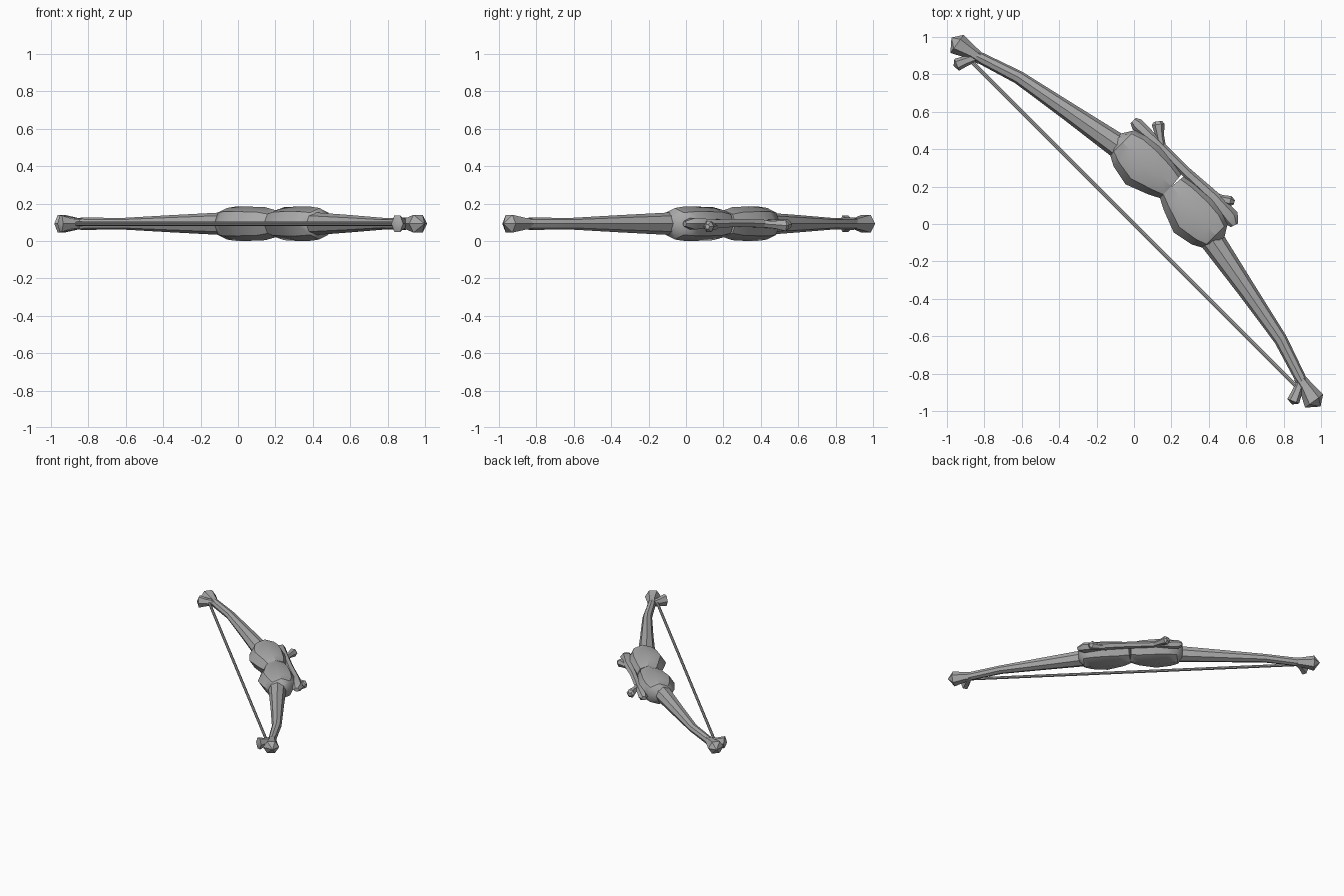
import bpy
import bmesh
import math
from mathutils import Vector, Matrix

cube = bpy.data.objects.get("Cube")
if cube:
    bpy.data.objects.remove(cube, do_unlink=True)

MID = 0.092                                   # height of the bow's middle plane
TURN = Matrix.Rotation(-math.pi / 4, 4, 'Z')  # the bow lies diagonally

grey = bpy.data.materials.new("plain grey")
grey.use_nodes = True
grey.diffuse_color = (0.4, 0.4, 0.4, 1)
grey.node_tree.nodes["Principled BSDF"].inputs["Base Color"].default_value = grey.diffuse_color


def loft(name, stations, side=1, sides=8):
    """Skin oval rings along a path; a station is (along, across, half width, half height[, z])."""
    bm = bmesh.new()
    path = [Vector((s[0] * side, s[1], MID + (s[4] if len(s) > 4 else 0))) for s in stations]
    rings = []
    for i, (c, s) in enumerate(zip(path, stations)):
        tangent = path[min(i + 1, len(path) - 1)] - path[max(i - 1, 0)]
        across = Vector((-tangent.y, tangent.x, 0)).normalized()
        ring = []
        for k in range(sides):
            a = math.tau * k / sides
            ring.append(bm.verts.new(c + across * s[2] * math.cos(a) + Vector((0, 0, s[3] * math.sin(a)))))
        rings.append(ring)
    for a, b in zip(rings, rings[1:]):
        for k in range(sides):
            n = (k + 1) % sides
            bm.faces.new((a[k], a[n], b[n], b[k]))
    bm.faces.new(rings[0])
    bm.faces.new(rings[-1])
    bmesh.ops.remove_doubles(bm, verts=bm.verts, dist=0.0005)
    bmesh.ops.recalc_face_normals(bm, faces=bm.faces)
    bm.transform(TURN)
    mesh = bpy.data.meshes.new(name)
    bm.to_mesh(mesh)
    bm.free()
    mesh.materials.append(grey)
    obj = bpy.data.objects.new(name, mesh)
    bpy.context.collection.objects.link(obj)
    bpy.ops.object.select_all(action='DESELECT')
    obj.select_set(True)
    bpy.context.view_layer.objects.active = obj
    bpy.ops.object.shade_smooth_by_angle(angle=math.radians(35))
    return obj


for label, side in (("upper", -1), ("lower", 1)):
    # swollen half of the grip
    loft(label + "_grip", [
        (0, 0.285, 0.085, 0.072), (0.07, 0.278, 0.112, 0.088), (0.19, 0.26, 0.142, 0.092),
        (0.29, 0.265, 0.125, 0.091), (0.35, 0.265, 0.095, 0.084), (0.39, 0.265, 0.03, 0.04)], side)
    # tapering limb
    loft(label + "_limb", [
        (0.2, 0.265, 0.07, 0.065), (0.36, 0.234, 0.066, 0.06), (0.68, 0.176, 0.049, 0.046),
        (0.99, 0.118, 0.036, 0.031), (1.23, 0.04, 0.03, 0.033)], side)
    # forked limb end: broad knob and short string prong
    loft(label + "_limb_knob", [
        (1.2, 0.045, 0.03, 0.03), (1.26, 0.035, 0.037, 0.036),
        (1.35, 0.012, 0.06, 0.055), (1.395, 0.015, 0, 0)], side, 6)
    loft(label + "_string_prong", [
        (1.225, 0.04, 0.025, 0.025), (1.25, -0.015, 0.027, 0.032),
        (1.272, -0.068, 0.034, 0.05), (1.28, -0.085, 0, 0)], side, 6)

# bowstring
loft("bowstring", [(-1.23, 0, 0.011, 0.011), (1.23, 0, 0.011, 0.011)])

# forked branch lying along the outside of the grip
loft("branch", [
    (-0.395, 0.388, 0.02, 0.016, -0.005), (-0.365, 0.388, 0.035, 0.032, -0.005),
    (-0.2, 0.394, 0.026, 0.024), (0, 0.393, 0.028, 0.024, 0.005),
    (0.2, 0.402, 0.034, 0.027), (0.34, 0.39, 0.047, 0.035), (0.385, 0.375, 0.022, 0.016)], 1, 6)
loft("upper_branch_twig", [
    (-0.17, 0.385, 0.022, 0.02), (-0.235, 0.43, 0.023, 0.023, -0.005),
    (-0.285, 0.468, 0.034, 0.034, -0.01), (-0.298, 0.478, 0.022, 0.014, -0.01)], 1, 6)
loft("lower_branch_twig", [
    (0.17, 0.395, 0.022, 0.02, -0.01), (0.235, 0.425, 0.022, 0.024, -0.014),
    (0.278, 0.45, 0.028, 0.034, -0.016), (0.298, 0.46, 0.012, 0.014, -0.016)], 1, 6)
